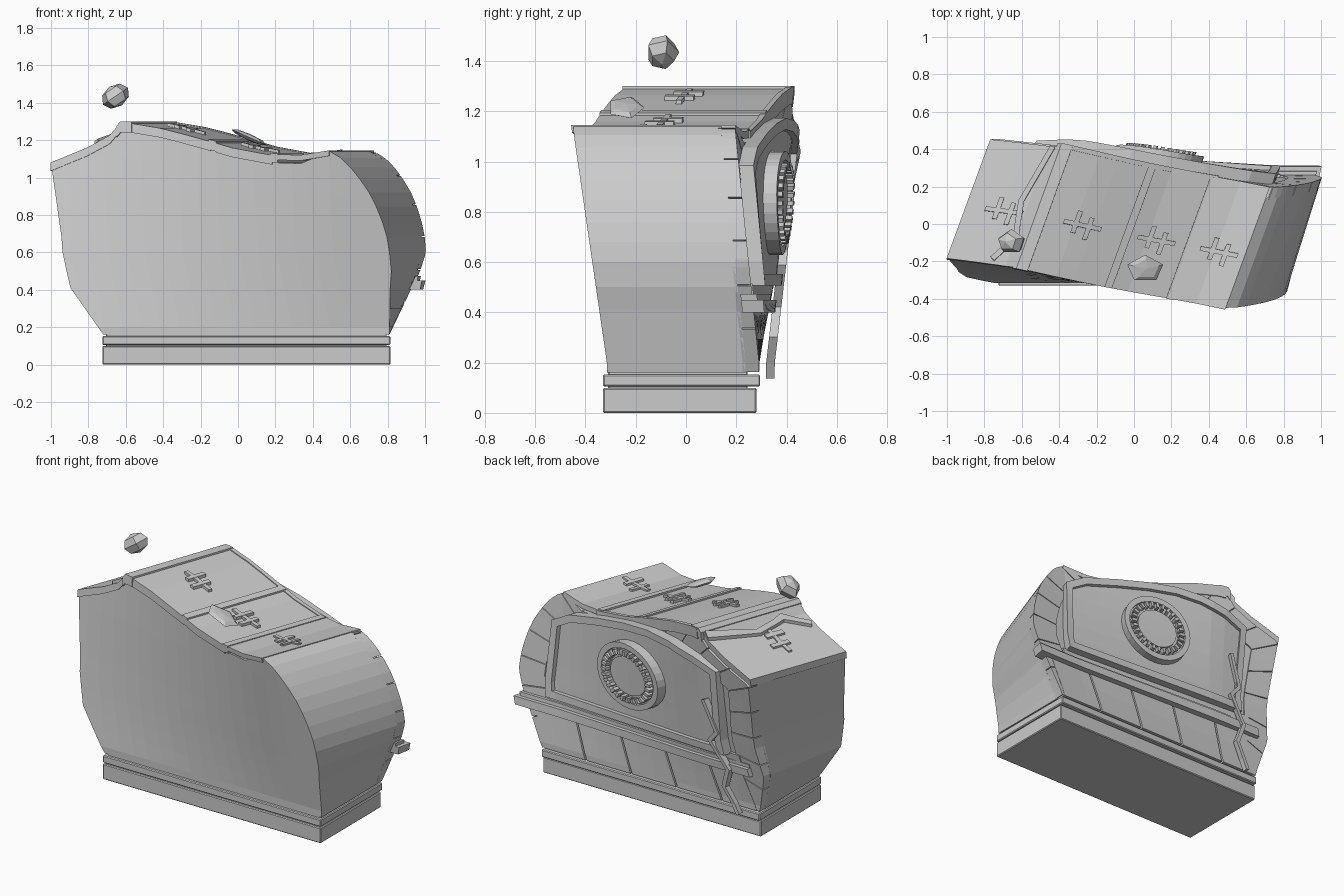
import bpy, bmesh, math
from mathutils import Matrix, Vector

cube = bpy.data.objects.get("Cube")
if cube:
    bpy.data.objects.remove(cube, do_unlink=True)

grey = bpy.data.materials.new("plain grey")
grey.use_nodes = True
grey.diffuse_color = (0.6, 0.6, 0.6, 1)
grey.node_tree.nodes["Principled BSDF"].inputs["Base Color"].default_value = (0.6, 0.6, 0.6, 1)


def lerp_table(table, t):
    if t <= table[0][0]:
        return table[0][1]
    for (a, fa), (b, fb) in zip(table, table[1:]):
        if t <= b:
            return fa + (fb - fa) * (t - a) / (b - a)
    return table[-1][1]


ROOF = [(-.885, 1.08), (-.69, 1.16), (-.57, 1.225), (-.51, 1.295), (-.45, 1.295), (-.3, 1.27),
        (-.2, 1.245), (0, 1.19), (.085, 1.165), (.3, 1.125), (.45, 1.12), (.605, 1.145)]
RIGHT = [(.665, 1.105), (.715, 1.055), (.765, .99), (.81, .92), (.845, .845), (.875, .76),
         (.895, .68), (.905, .6), (.895, .5), (.87, .41), (.81, .16)]
LEFT = [(-.72, .16), (-.84, .41), (-.845, .68), (-.88, 1.04)]
SKEW = [(.16, 0), (.45, .065), (.6, .095), (1.05, .115)]


def roof(x):
    return lerp_table(ROOF, x)


def warp(p):
    """Lean and twist the straight model into its crooked stance."""
    x, v, z = p
    # the curved end and the raised back relief turn less than the rest
    turn = min(.62, max(x, -.45 if v > .325 else -1))
    y = -.02 - .18 * turn * max(0, (z - .2) / .9) + v * (.98 + .07 * (z - .16))
    return Vector((x + v / .3 * lerp_table(SKEW, z), y, z))


def finish(name, bm):
    bmesh.ops.recalc_face_normals(bm, faces=bm.faces)
    me = bpy.data.meshes.new(name)
    bm.to_mesh(me)
    bm.free()
    me.materials.append(grey)
    ob = bpy.data.objects.new(name, me)
    bpy.context.collection.objects.link(ob)


def prism(name, loop, lo, hi, on_roof=False):
    """Extrude a profile: (x, z) along depth, or (x, depth) upward on the roof."""
    part = bmesh.new()
    place = (lambda a, b, h: (a, b, h)) if on_roof else (lambda a, b, h: (a, h, b))
    low = [part.verts.new(place(a, b, lo)) for a, b in loop]
    top = [part.verts.new(place(a, b, hi)) for a, b in loop]
    part.faces.new(low)
    part.faces.new(top)
    for i in range(len(loop)):
        j = (i + 1) % len(loop)
        part.faces.new((low[i], low[j], top[j], top[i]))
    for axis in (0, 2):
        for i in range(-10, 14):
            no = Vector((axis == 0, 0, axis == 2))
            bmesh.ops.bisect_plane(part, geom=part.verts[:] + part.edges[:] + part.faces[:],
                                   plane_co=no * i * .1003, plane_no=no)
    for v in part.verts:
        if on_roof:
            v.co.z += roof(v.co.x)
        v.co = warp(v.co)
    finish(name, part)


def stroke(name, path, width, lo, hi, on_roof=False, closed=False):
    """A mitred strip along a path."""
    pts = [Vector(p) for p in path]
    n = len(pts)
    sides = []
    for i, p in enumerate(pts):
        a = pts[i - 1] if i or closed else p
        b = pts[(i + 1) % n] if i < n - 1 or closed else p
        d1 = (p - a).normalized() if a != p else (b - p).normalized()
        d2 = (b - p).normalized() if b != p else d1
        t = (d1 + d2).normalized()
        off = Vector((-t.y, t.x)) * width / 2 / max(.5, t.dot(d1))
        sides.append((p + off, p - off))
    if closed:
        for i in range(n):
            (a, b), (c, d) = sides[i], sides[(i + 1) % n]
            prism(name, [a, c, d, b], lo, hi, on_roof)
    else:
        prism(name, [s[0] for s in sides] + [s[1] for s in reversed(sides)], lo, hi, on_roof)


# stepped plinth
for name, x1, z0, z1, y1 in (("plinth_slab", .815, 0, .099, .28), ("plinth_trim", .815, .105, .152, .295),
                             ("plinth_core", .795, .09, .17, .265)):
    bm = bmesh.new()
    bmesh.ops.create_cube(bm, size=1, matrix=Matrix.Translation((.045, (y1 - .33) / 2, (z0 + z1) / 2))
                          @ Matrix.Diagonal((2 * x1 - .09, y1 + .33 - 2 * (.815 - x1), z1 - z0, 1)))
    bmesh.ops.bevel(bm, geom=bm.edges[:], offset=.005, segments=1, affect='EDGES')
    finish(name, bm)

# main body with its curved end
under_roof = [(x, z - .045) for x, z in ROOF[1:-1]]
outline = LEFT + under_roof + [(.605, 1.14)] + RIGHT
prism("body", outline, -.3, .262)


# ring of planks around the back face
def walk(path):
    pts = [Vector(p) for p in path]
    dist = [0]
    for a, b in zip(pts, pts[1:]):
        dist.append(dist[-1] + (b - a).length)
    xs = [(d, p.x) for d, p in zip(dist, pts)]
    zs = [(d, p.y) for d, p in zip(dist, pts)]
    return lambda t: Vector((lerp_table(xs, t * dist[-1]), lerp_table(zs, t * dist[-1])))


COUNT = 20
at = walk(outline)
centre = Vector((0, .62))
for i in range(COUNT):
    ts = [(i + f) / COUNT for f in (.015, .2, .4, .6, .8, .985)]
    outer = [at(t) for t in ts]
    inner = [p.lerp(centre, .2) for p in reversed(outer)]
    prism("border_plank", outer + inner, .25, .316)
prism("back_wall", [p.lerp(centre, .03) for p in map(Vector, outline)], .25, .306)

# lower planks under the rail
edges = [-.71, -.46, -.14, .18, .5, .8]
for a, b in zip(edges, edges[1:]):
    prism("lower_plank", [(a + .006, .165), (b - .006, .165), (b + .02, .41), (a + .032, .41)], .25, .318)

# framed back panel
FRAME = [(-.61, .53), (.65, .53), (.6, .97), (.48, 1.035), (.25, 1.09), (.04, 1.13),
         (-.15, 1.15), (-.32, 1.14), (-.5, 1.10), (-.64, 1.045)]
prism("back_panel", FRAME, .27, .348)
stroke("panel_frame", FRAME, .045, .27, .372, closed=True)
stroke("long_rail", [(-.76, .425), (.925, .425)], .05, .27, .358)
stroke("rail_lip", [(-.76, .46), (.9, .46)], .025, .27, .335)
stroke("rail_ledge", [(-.7, .49), (.7, .49)], .05, .27, .322)


# round medallion with a beaded ring
def oval(r, a):
    return (1.1 * r * math.cos(a), .835 + .96 * r * math.sin(a))


def ring(r, n=32):
    return [oval(r, i * math.tau / n) for i in range(n)]


prism("medallion_disc", ring(.19), .33, .38)
prism("medallion_centre", ring(.125), .33, .395)
stroke("medallion_rim", ring(.197), .035, .33, .4, closed=True)
for i in range(28):
    a = i * math.tau / 28
    stroke("medallion_bead", [oval(.138, a), oval(.17, a)], .018, .37, .416)

# zigzag strip down the back
stroke("zigzag_strip", [(-.55, .85), (-.62, .65), (-.56, .585), (-.63, .42), (-.56, .3), (-.61, .14)],
       .024, .345, .38)


# roof plates
def roof_plate(name, x0, x1, thick, lift, v0, v1):
    xs = [x0] + [x for x, z in ROOF if x0 < x < x1] + [x1]
    top = [(x, roof(x) + lift) for x in xs]
    prism(name, top + [(x, z - thick) for x, z in reversed(top)], v0, v1)


roof_plate("roof_slope", -.885, -.5, .045, 0, -.306, .303)
roof_plate("roof_ridge", -.53, -.45, .06, .005, -.312, .32)
roof_plate("roof_middle", -.45, -.03, .05, -.006, -.308, .312)
roof_plate("roof_step", -.04, .0, .055, .004, -.308, .318)
roof_plate("roof_lower", .0, .3, .05, -.006, -.308, .312)
roof_plate("roof_batten", .29, .33, .05, .005, -.31, .312)
roof_plate("roof_right", .33, .605, .03, 0, -.308, .316)
roof_plate("roof_back_edge", -.5, .33, .07, 0, .3, .322)

# stitched marks on the roof
for x in (-.68, -.26, .135, .47):
    v = -.04
    stroke("stitch_bar", [(x - .1, v), (x + .1, v)], .022, -.02, .01, True)
    for dx, dv in ((-.035, .01), (.035, -.01)):
        stroke("stitch_cross", [(x + dx, v + dv - .055), (x + dx, v + dv + .055)], .025, -.02, .012, True)

# crooked strap on the slope
stroke("roof_strap", [(-.55, .3), (-.61, .02), (-.585, -.1), (-.57, -.16), (-.65, -.28)],
       .03, -.02, .02, True)


# loose stones
def stone(name, place, size, tilt):
    bm = bmesh.new()
    bmesh.ops.create_uvsphere(bm, u_segments=5, v_segments=4, radius=1)
    bmesh.ops.transform(bm, verts=bm.verts, matrix=Matrix.Translation(place)
                        @ Matrix.Rotation(tilt, 4, 'Y') @ Matrix.Diagonal((*size, 1)))
    finish(name, bm)


stone("floating_stone", (-.655, -.095, 1.435), (.085, .068, .06), -.6)
stone("roof_stone", (.06, -.24, 1.215), (.11, .075, .018), .42)
